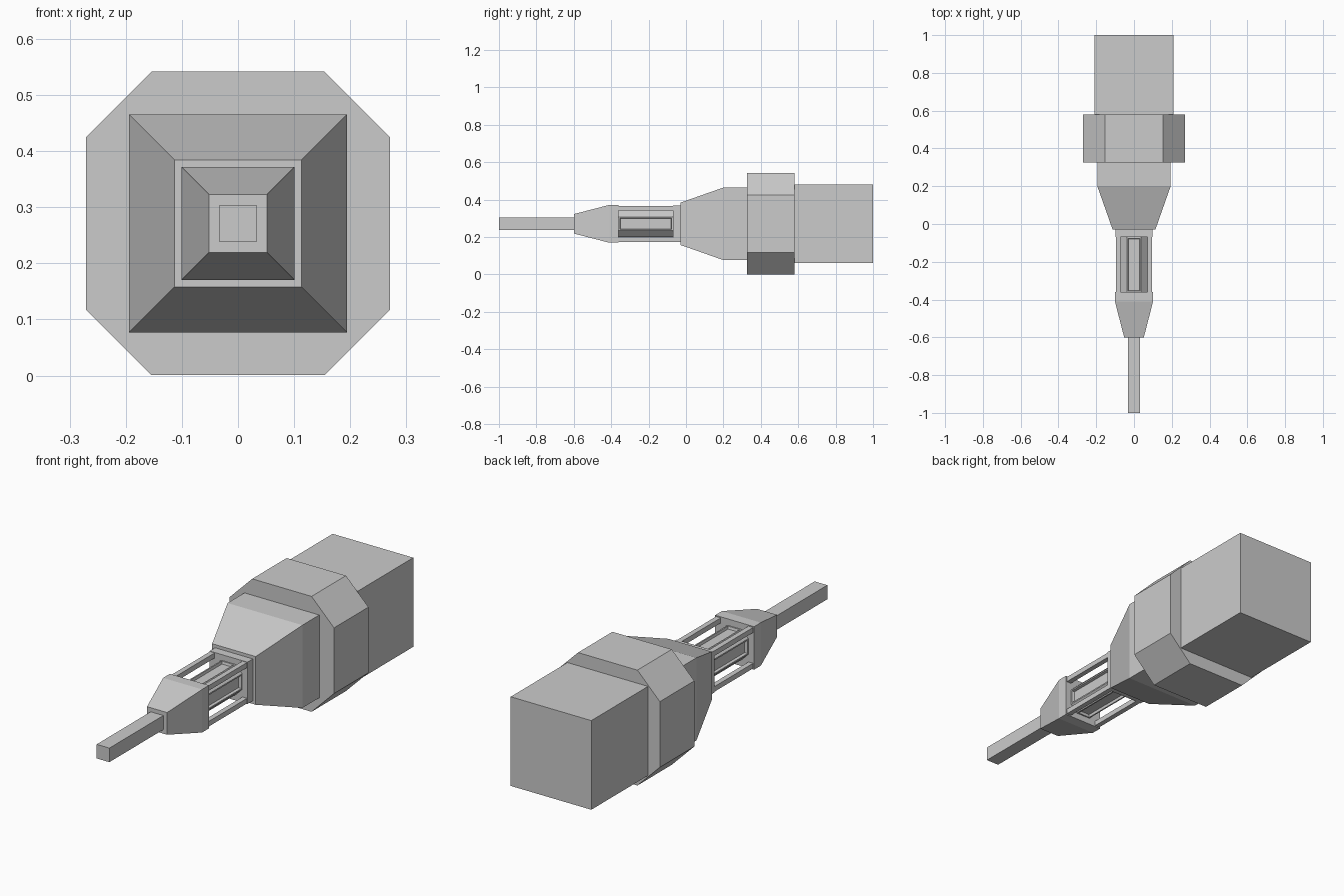
import bpy, bmesh

if "Cube" in bpy.data.objects:
    bpy.data.objects.remove(bpy.data.objects["Cube"])

CZ = 0.271  # height of the long axis


def section(half, flat=None):
    """Square, or octagon when the flat half-width is given."""
    if flat is None:
        return [(half, -half), (half, half), (-half, half), (-half, -half)]
    h, f = half, flat
    return [(h, -f), (h, f), (f, h), (-f, h), (-h, f), (-h, -f), (-f, -h), (f, -h)]


def loft(name, stations, cx=0.0, cz=CZ, recess=False):
    """Skin sections along y; stations are (y, half[, flat])."""
    bm = bmesh.new()
    rings = [[bm.verts.new((cx + x, s[0], cz + z)) for x, z in section(*s[1:])]
             for s in stations]
    n = len(rings[0])
    for a, b in zip(rings, rings[1:]):
        for i in range(n):
            j = (i + 1) % n
            bm.faces.new((a[i], a[j], b[j], b[i]))
    bm.faces.new(rings[0])
    bm.faces.new(rings[-1])
    bmesh.ops.recalc_face_normals(bm, faces=bm.faces[:])
    if recess:
        # sunken panels in the top, bottom and side faces
        panels = [f for f in bm.faces
                  if max(abs(f.normal.x), abs(f.normal.z)) > 0.99]
        bmesh.ops.inset_individual(bm, faces=panels, thickness=0.009)
        bmesh.ops.inset_individual(bm, faces=panels, thickness=0.004, depth=-0.012)
    mesh = bpy.data.meshes.new(name)
    bm.to_mesh(mesh)
    bm.free()
    ob = bpy.data.objects.new(name, mesh)
    bpy.context.collection.objects.link(ob)
    return ob


# Thin square tip
loft("tip", [(-1.0, 0.033), (-0.6, 0.033)])

# Tapered nose in front of the open cage
loft("nose", [(-0.6, 0.052), (-0.41, 0.101), (-0.36, 0.101)])

# Open cage: chamfered core with four corner rails
loft("cage_core", [(-0.36, 0.071, 0.037), (-0.07, 0.071, 0.037)], recess=True)
for sx in (-1, 1):
    for sz in (-1, 1):
        loft("corner_rail", [(-0.36, 0.012), (-0.07, 0.012)],
             cx=sx * 0.084, cz=CZ + sz * 0.084)
loft("cage_collar", [(-0.07, 0.098), (-0.03, 0.098)])

# Widening body up to the ring
loft("body", [(-0.03, 0.113), (0.2, 0.194), (0.325, 0.194)])

# Octagonal ring and rear block
loft("octagon_ring", [(0.325, 0.2705, 0.154), (0.58, 0.2705, 0.154)])
loft("rear_block", [(0.58, 0.209), (1.0, 0.209)])
